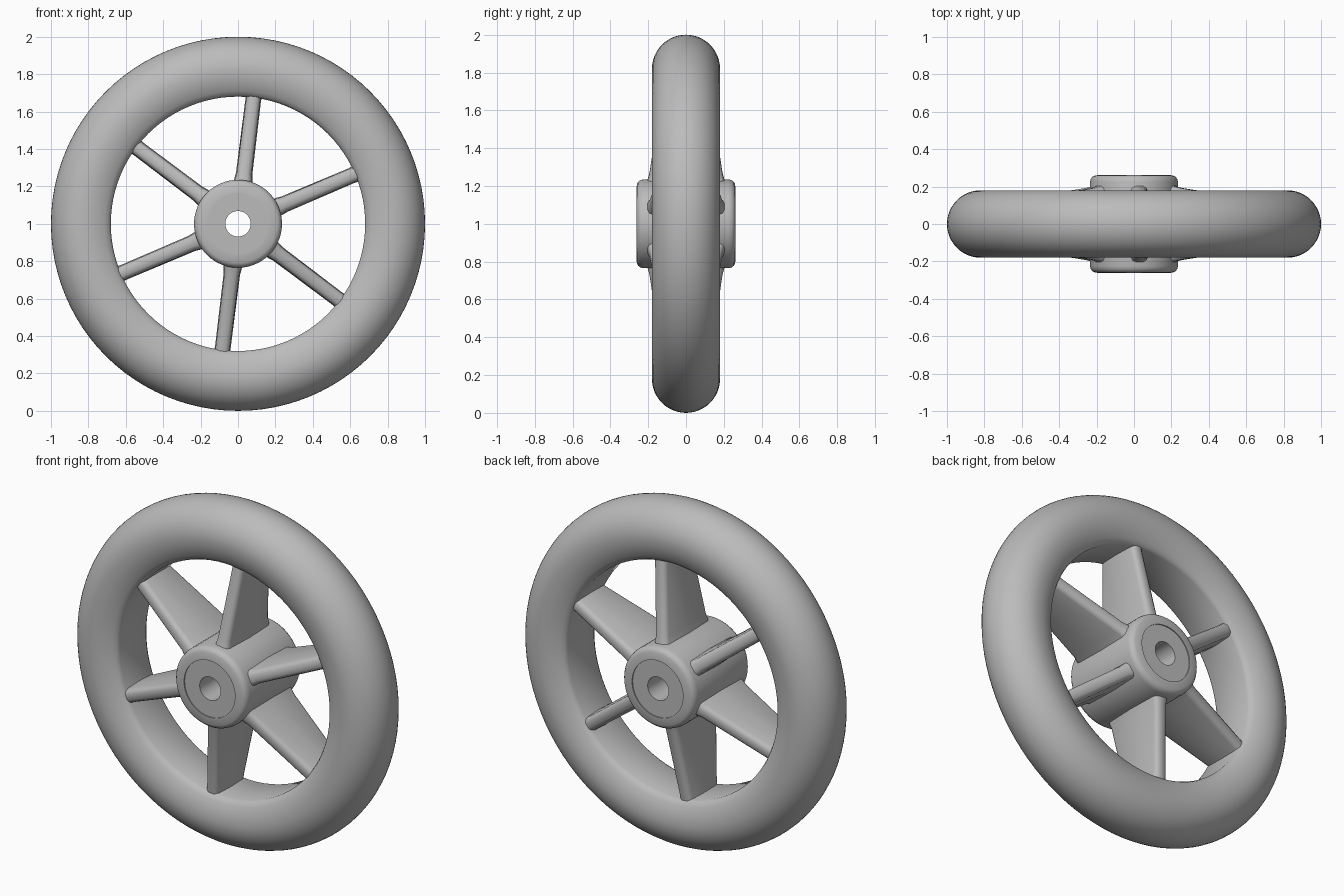
import bpy, bmesh, math
from mathutils import Matrix, Vector

cube = bpy.data.objects.get("Cube")
if cube:
    bpy.data.objects.remove(cube)

GREY = (0.5, 0.5, 0.5, 1)
AXLE = Matrix.Translation((0, 0, 1))
grey = bpy.data.materials.new("plain grey")
grey.use_nodes = True
grey.diffuse_color = GREY
grey.node_tree.nodes["Principled BSDF"].inputs["Base Color"].default_value = GREY


def finish(name, bm, angle):
    """Turn a bmesh into a smooth shaded object centred on the axle."""
    bmesh.ops.recalc_face_normals(bm, faces=bm.faces)
    bm.transform(AXLE)
    mesh = bpy.data.meshes.new(name)
    bm.to_mesh(mesh)
    bm.free()
    mesh.materials.append(grey)
    obj = bpy.data.objects.new(name, mesh)
    bpy.context.collection.objects.link(obj)
    bpy.ops.object.select_all(action="DESELECT")
    obj.select_set(True)
    bpy.context.view_layer.objects.active = obj
    bpy.ops.object.shade_smooth_by_angle(angle=math.radians(angle))


def loft(bm, rings, closed):
    """Skin a list of equal closed vertex rings."""
    count = len(rings)
    for i in range(count if closed else count - 1):
        a, b = rings[i], rings[(i + 1) % count]
        for j in range(len(a)):
            k = (j + 1) % len(a)
            bm.faces.new((a[j], a[k], b[k], b[j]))


def lathe(name, half, segments, angle):
    """Revolve a (radius, y) half profile and its mirror around the axle."""
    profile = half + [(r, -y) for r, y in reversed(half) if y > 0]
    bm = bmesh.new()
    rings = []
    for i in range(segments):
        t = math.tau * i / segments
        rings.append([bm.verts.new((r * math.cos(t), y, r * math.sin(t)))
                      for r, y in profile])
    loft(bm, rings, True)
    finish(name, bm, angle)


# Tyre: round tread, softened lip and flat inner band
tread = [(0.82 + 0.18 * math.cos(math.pi * i / 24),
          0.18 * math.sin(math.pi * i / 24)) for i in range(13)]
tread[0] = (1.0, 0)
lip = [(0.78, 0.177), (0.74, 0.165), (0.71, 0.151), (0.69, 0.138), (0.68, 0.12)]
lathe("tyre", tread + lip, 96, 50)

# Hub: barrel with rounded rims, shallow end recess and axle bore
lathe("hub", [(0.235, 0.225), (0.231, 0.241), (0.222, 0.253), (0.208, 0.26),
              (0.165, 0.263), (0.165, 0.257), (0.068, 0.257)], 64, 40)

# Spokes: six tapering blades with rounded front and back edges
for n in range(6):
    bm = bmesh.new()
    rings = []
    for radius, depth, thick in ((0.2, 0.212, 0.052), (0.245, 0.2, 0.048),
                                 (0.27, 0.193, 0.044), (0.66, 0.135, 0.042),
                                 (0.70, 0.129, 0.045)):
        edge = [(thick, 0), (thick * 0.9, depth - 0.026),
                (thick * 0.75, depth - 0.01), (thick * 0.4, depth)]
        back = edge + [(-x, y) for x, y in reversed(edge)]
        loop = back + [(x, -y) for x, y in reversed(back) if y > 0]
        rings.append([bm.verts.new((radius, y, x)) for x, y in loop])
    loft(bm, rings, False)
    bm.faces.new(rings[0])
    bm.faces.new(rings[-1])
    turn = Matrix.Rotation(-math.radians(23 + 60 * n), 4, "Y")
    bm.transform(turn)
    finish("spoke_%d" % (n + 1), bm, 35)
